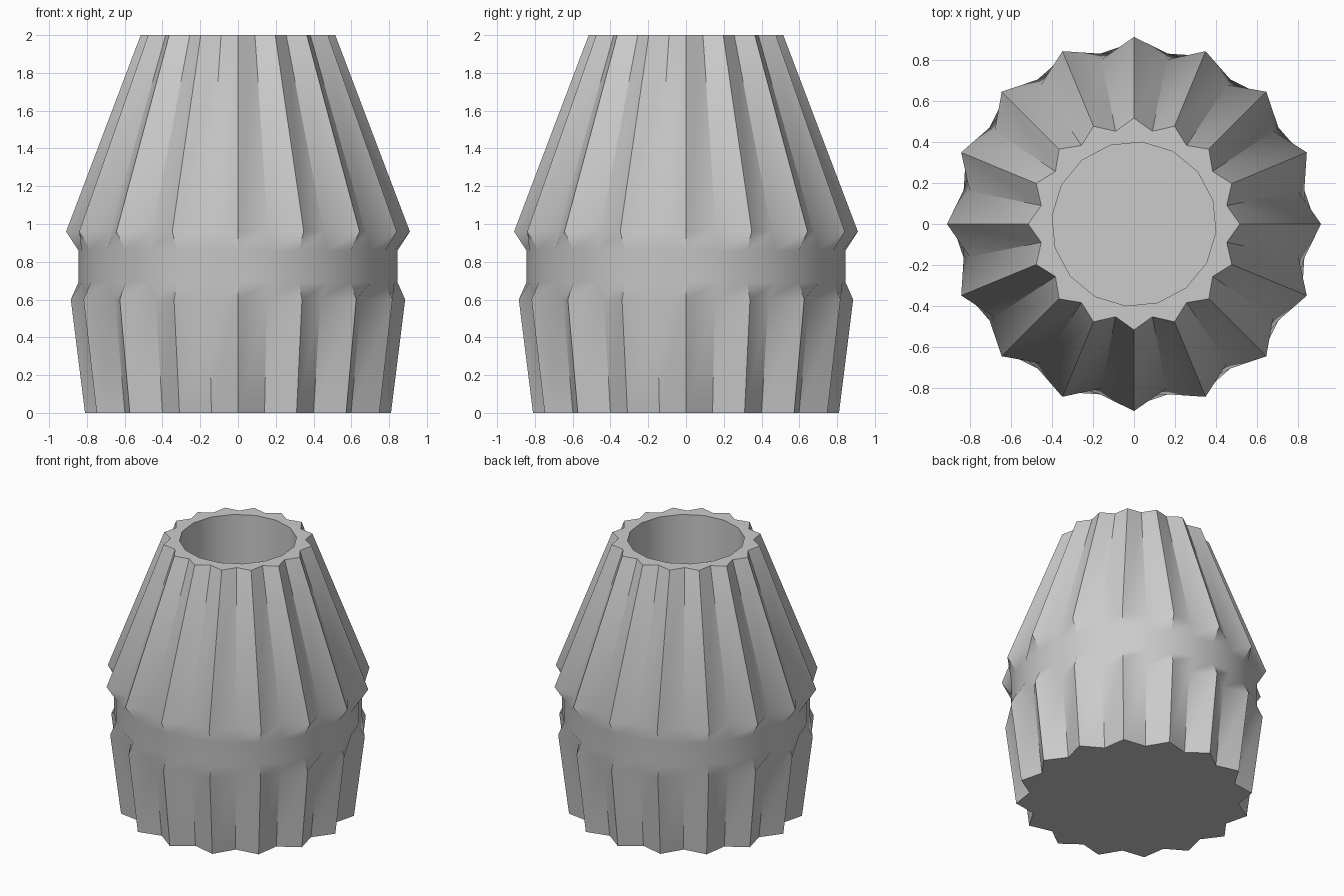
import bpy, bmesh
from math import sin, cos, pi, radians

cube = bpy.data.objects.get("Cube")
if cube:
    bpy.data.objects.remove(cube, do_unlink=True)

FLUTES = 16


def grey_material():
    mat = bpy.data.materials.new("light_grey")
    mat.use_nodes = True
    colour = (0.6, 0.6, 0.6, 1)
    mat.diffuse_color = colour
    mat.node_tree.nodes["Principled BSDF"].inputs["Base Color"].default_value = colour
    return mat


def ring(bm, count, z, peak, valley, turn=0.0):
    """Closed loop of vertices alternating between two radii."""
    verts = []
    for i in range(count):
        r = valley if i % 2 else peak
        a = 2 * pi * i / count + turn
        verts.append(bm.verts.new((r * cos(a), r * sin(a), z)))
    return verts


def bridge(bm, low, high):
    n = len(low)
    for i in range(n):
        j = (i + 1) % n
        bm.faces.new((low[i], low[j], high[j], high[i]))


def loop_edges(bm, verts):
    return [bm.edges.get((v, verts[i - 1])) for i, v in enumerate(verts)]


bm = bmesh.new()

# Fluted outer wall: (height, peak radius, valley radius)
profile = [
    (0.0, 0.81, 0.72),
    (0.6, 0.885, 0.785),
    (0.69, 0.845, 0.845),
    (0.86, 0.845, 0.845),
    (0.96, 0.91, 0.815),
    (2.0, 0.515, 0.46),
]
outer = [ring(bm, FLUTES * 2, *level) for level in profile]
for low, high in zip(outer, outer[1:]):
    bridge(bm, low, high)
bm.faces.new(list(reversed(outer[0])))

# Round blind bore
turn = radians(-5.6)
bore_top = ring(bm, FLUTES, 2.0, 0.4, 0.4, turn)
bore_floor = ring(bm, FLUTES, 1.0, 0.4, 0.4, turn)
bridge(bm, bore_top, bore_floor)
bm.faces.new(bore_floor)

# Flat rim between the flutes and the bore
rim_edges = loop_edges(bm, outer[-1]) + loop_edges(bm, bore_top)
bmesh.ops.triangle_fill(bm, use_beauty=True, edges=rim_edges, normal=(0, 0, 1))
bmesh.ops.recalc_face_normals(bm, faces=bm.faces)

mesh = bpy.data.meshes.new("fluted_sleeve")
bm.to_mesh(mesh)
bm.free()
mesh.materials.append(grey_material())
sleeve = bpy.data.objects.new("fluted_sleeve", mesh)
bpy.context.collection.objects.link(sleeve)

# Smooth waist and bore, crisp flutes
bpy.ops.object.select_all(action="DESELECT")
sleeve.select_set(True)
bpy.context.view_layer.objects.active = sleeve
bpy.ops.object.shade_smooth_by_angle(angle=radians(40))
